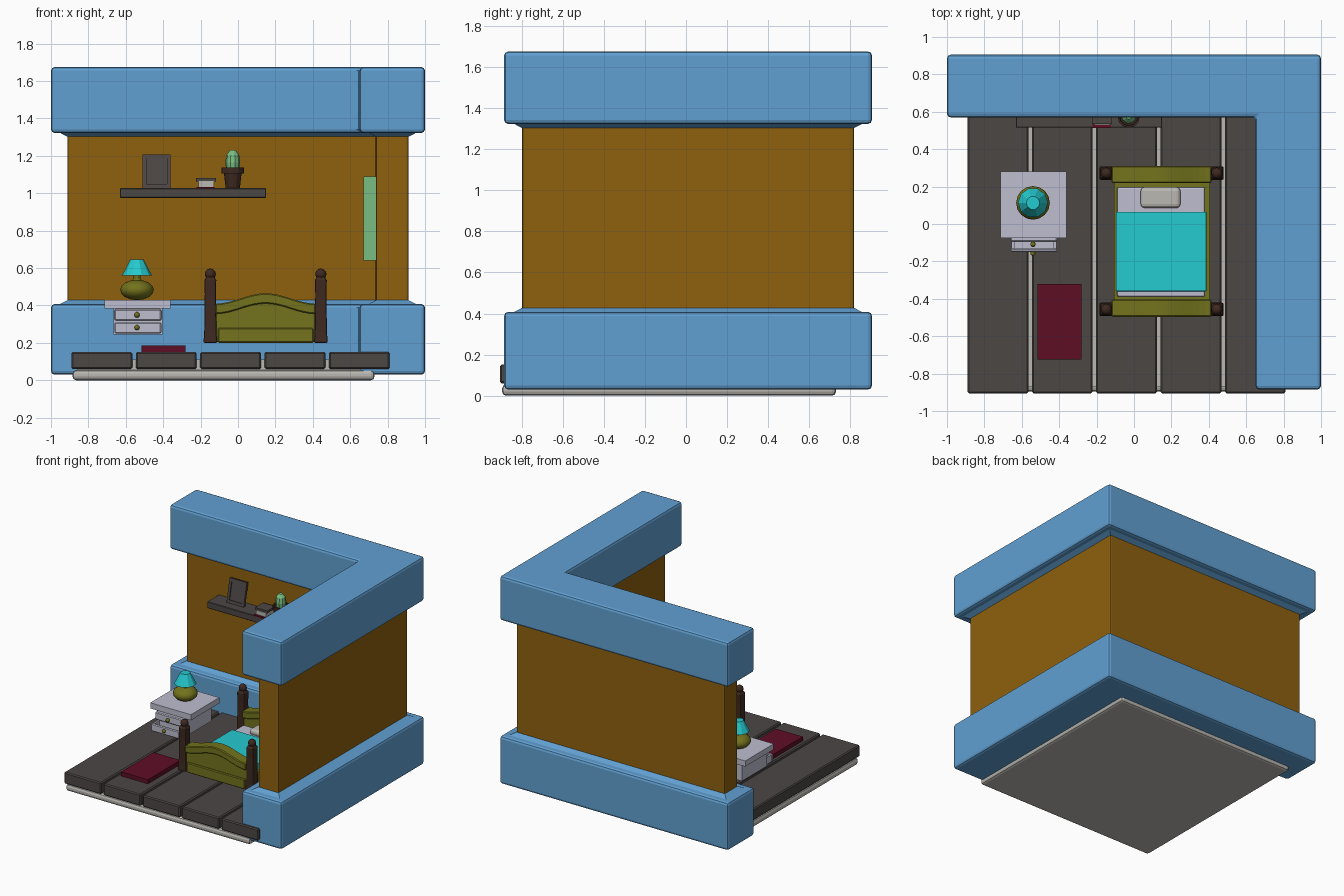
import bpy, bmesh, math
from mathutils import Matrix

if "Cube" in bpy.data.objects:
    bpy.data.objects.remove(bpy.data.objects["Cube"])


def mat(name, r, g, b):
    m = bpy.data.materials.new(name)
    lin = [((c / 255 + 0.055) / 1.055) ** 2.4 if c > 10 else c / 255 / 12.92 for c in (r, g, b)]
    m.diffuse_color = (*lin, 1)
    m.use_nodes = True
    m.node_tree.nodes["Principled BSDF"].inputs["Base Color"].default_value = m.diffuse_color
    return m


BLUE = mat("trim blue", 97, 160, 210)
OCHRE = mat("wall ochre", 143, 97, 14)
DARK = mat("dark wood grey", 76, 71, 69)
GREY = mat("light grey", 186, 184, 178)
OLIVE = mat("olive", 115, 115, 29)
BROWN = mat("dark brown", 62, 41, 33)
CYAN = mat("cyan", 37, 203, 208)
RED = mat("dark red", 94, 13, 37)
GREEN = mat("light green", 122, 190, 130)
LILAC = mat("pale lilac", 190, 190, 208)


def finish(name, bm, m, bevel=0.0, segs=2, smooth=False):
    bmesh.ops.recalc_face_normals(bm, faces=bm.faces)
    me = bpy.data.meshes.new(name)
    bm.to_mesh(me)
    bm.free()
    me.materials.append(m)
    if smooth:
        me.shade_smooth()
    ob = bpy.data.objects.new(name, me)
    bpy.context.collection.objects.link(ob)
    if bevel:
        mod = ob.modifiers.new("bevel", 'BEVEL')
        mod.width, mod.segments = bevel, segs
        mod.limit_method, mod.angle_limit = 'ANGLE', math.radians(50)
    return ob


def loft(name, rings, m, **kw):
    """Skin a stack of equal-length rings and cap both ends."""
    bm = bmesh.new()
    vs = [[bm.verts.new(p) for p in ring] for ring in rings]
    n = len(vs[0])
    for a, b in zip(vs, vs[1:]):
        for i in range(n):
            j = (i + 1) % n
            bm.faces.new((a[i], a[j], b[j], b[i]))
    bm.faces.new(vs[0])
    bm.faces.new(vs[-1])
    return finish(name, bm, m, **kw)


def box(name, x, y, z, m, **kw):
    rings = [[(x[0], y[0], h), (x[1], y[0], h), (x[1], y[1], h), (x[0], y[1], h)] for h in z]
    return loft(name, rings, m, **kw)


def lathe(name, c, prof, n, m, turn=0.0, **kw):
    """Revolve (radius, z) pairs around the vertical through c."""
    rings = [[(c[0] + r * math.cos(turn + 2 * math.pi * i / n),
               c[1] + r * math.sin(turn + 2 * math.pi * i / n), z) for i in range(n)]
             for r, z in prof]
    return loft(name, rings, m, **kw)


def ball(name, c, r, m, scale=(1, 1, 1), n=16, smooth=True):
    bm = bmesh.new()
    bmesh.ops.create_uvsphere(bm, u_segments=n, v_segments=max(6, n // 2), radius=r,
                              matrix=Matrix.Translation(c) @ Matrix.Diagonal((*scale, 1)))
    return finish(name, bm, m, smooth=smooth)


def ell(name, prof, m, bevel):
    """L-shaped wall section from (inset, z) pairs."""
    rings = [[(-1 + d, 0.905 - d, z), (1 - d, 0.905 - d, z), (1 - d, -0.885 + d, z),
              (0.65 + d, -0.885 + d, z), (0.65 + d, 0.57 + d, z), (-1 + d, 0.57 + d, z)]
             for d, z in prof]
    return loft(name, rings, m, bevel=bevel)


# Walls and trims
ell("wall", [(0.088, 0.40), (0.088, 1.34)], OCHRE, 0.01)
ell("lower_trim", [(0, 0.03), (0, 0.408), (0.05, 0.408), (0.088, 0.428)], BLUE, 0.02)
ell("upper_trim", [(0.088, 1.302), (0.05, 1.322), (0, 1.322), (0, 1.675)], BLUE, 0.02)

# Floor: base slab and five planks
box("floor_base", (-0.885, 0.73), (-0.895, 0.73), (0, 0.055), GREY, bevel=0.02)
box("floor_core", (-0.86, 0.73), (-0.87, 0.70), (0.04, 0.11), GREY)
for i in range(5):
    x = -0.89 + i * 0.344
    box("floor_plank", (x, x + 0.325), (-0.905, 0.62), (0.06, 0.152), DARK, bevel=0.008, segs=1)

# Rug
box("rug", (-0.515, -0.28), (-0.725, -0.32), (0.15, 0.185), RED)

# Nightstand with the lower drawer pulled open
box("nightstand_top", (-0.715, -0.36), (-0.075, 0.28), (0.385, 0.43), LILAC)
box("nightstand_body", (-0.665, -0.405), (-0.065, 0.25), (0.245, 0.386), LILAC)
box("upper_drawer", (-0.66, -0.41), (-0.095, -0.06), (0.32, 0.38), LILAC, bevel=0.006, segs=1)
box("lower_drawer_front", (-0.66, -0.41), (-0.15, -0.13), (0.25, 0.31), LILAC, bevel=0.006, segs=1)
box("lower_drawer_floor", (-0.655, -0.415), (-0.135, -0.06), (0.25, 0.262), LILAC)
for x in (-0.655, -0.43):
    box("lower_drawer_side", (x, x + 0.015), (-0.135, -0.06), (0.25, 0.305), LILAC)
ball("upper_knob", (-0.54, -0.108, 0.35), 0.015, OLIVE, n=10)
ball("lower_knob", (-0.54, -0.157, 0.282), 0.014, OLIVE, n=10)

# Lamp
LAMP = (-0.54, 0.113)
ball("lamp_base", (*LAMP, 0.483), 0.09, OLIVE, (1, 1, 0.6))
lathe("lamp_neck", LAMP, [(0.035, 0.52), (0.018, 0.545), (0.018, 0.60)], 12, OLIVE)
lathe("lamp_shade", LAMP, [(0.08, 0.56), (0.036, 0.645)], 10, CYAN)

# Bed posts
for x in (-0.148, 0.443):
    for y in (0.272, -0.457):
        lathe("bed_post", (x, y), [(0.052, 0.2), (0.046, 0.26), (0.042, 0.46), (0.045, 0.535),
                                   (0.028, 0.555), (0.026, 0.57)],
              4, BROWN, turn=math.pi / 4, bevel=0.008)
        ball("post_ball", (x, y, 0.568), 0.03, BROWN, n=12)


# Headboard and footboard: arched panel, thicker arched rail, low rail
def arch(base, rise, n=16):
    return [(-0.12 + 0.535 * i / n,
             base + rise * 0.5 * (1 - math.cos(2 * math.pi * i / n))) for i in range(n + 1)]


def slab(name, pts, y0, y1, m):
    return loft(name, [[(x, y, z) for x, z in pts] for y in (y0, y1)], m, bevel=0.006, segs=1)


for name, y in (("headboard", 0.265), ("footboard", -0.45)):
    slab(name + "_panel", arch(0.38, 0.05) + [(0.415, 0.205), (-0.12, 0.205)], y - 0.03, y + 0.03, OLIVE)
    slab(name + "_top_rail", arch(0.41, 0.055) + arch(0.355, 0.055)[::-1], y - 0.046, y + 0.046, OLIVE)
    box(name + "_low_rail", (-0.108, 0.403), (y - 0.042, y + 0.042), (0.2, 0.28), OLIVE, bevel=0.006, segs=1)

# Bed frame and bedding
box("bed_frame", (-0.108, 0.405), (-0.44, 0.25), (0.21, 0.28), OLIVE)
box("mattress", (-0.09, 0.38), (-0.39, 0.198), (0.27, 0.32), LILAC, bevel=0.01)
box("blanket", (-0.097, 0.388), (-0.36, 0.065), (0.275, 0.332), CYAN, bevel=0.006)
box("pillow", (0.036, 0.248), (0.086, 0.197), (0.315, 0.362), GREY, bevel=0.02, segs=3)

# Wall shelf
box("shelf", (-0.632, 0.15), (0.515, 0.67), (0.975, 1.027), DARK, bevel=0.004, segs=1)

# Picture frame leaning back on the shelf
frame = [box("frame_back", (-0.075, 0.075), (0.008, 0.02), (0, 0.185), DARK)]
for s in (-1, 1):
    frame.append(box("frame_side", sorted((s * 0.075, s * 0.055)), (0, 0.02), (0, 0.185), DARK))
for z in (0, 0.163):
    frame.append(box("frame_bar", (-0.056, 0.056), (0, 0.02), (z, z + 0.022), DARK))
for ob in frame:
    ob.location = (-0.435, 0.585, 1.027)
    ob.rotation_euler = (math.radians(-12), 0, 0)

# Book
box("book_lower_cover", (-0.222, -0.125), (0.512, 0.63), (1.025, 1.033), RED)
box("book_pages", (-0.212, -0.127), (0.53, 0.63), (1.033, 1.066), GREY)
box("book_upper_cover", (-0.225, -0.118), (0.535, 0.635), (1.064, 1.082), DARK)

# Potted cactus
POT = (-0.028, 0.575)
lathe("pot", POT, [(0.038, 1.027), (0.047, 1.105), (0.06, 1.105), (0.06, 1.138),
                   (0.05, 1.138), (0.048, 1.125)], 12, BROWN)
lathe("cactus", POT, [(0.034, 1.12), (0.04, 1.165), (0.034, 1.205), (0.015, 1.23)], 10, GREEN)

# Window on the inside of the right wall
Y0, Y1 = -0.33, 0.13
X = (0.67, 0.75)
for y in (Y0, Y1 - 0.045):
    box("window_side", X, (y, y + 0.045), (0.64, 1.09), GREEN)
for z in (0.64, 0.83, 1.045):
    box("window_bar", X, (Y0, Y1), (z, z + 0.045), GREEN)
box("window_mullion", X, (-0.122, -0.078), (0.64, 1.09), GREEN)
box("window_glass", (0.715, 0.745), (Y0 + 0.01, Y1 - 0.01), (0.65, 1.08), CYAN)
